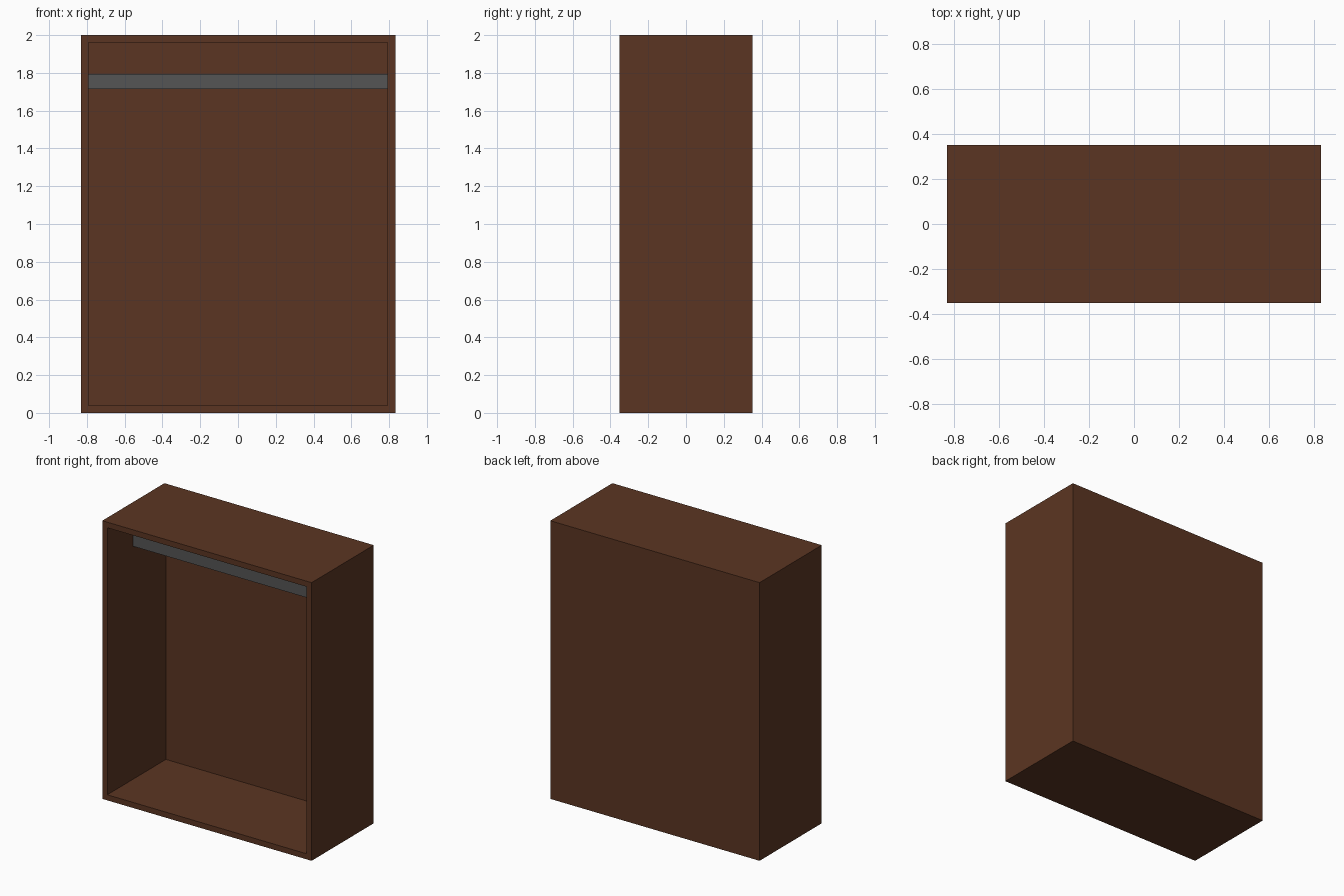
import bpy
import bmesh
from mathutils import Matrix, Vector

cube = bpy.data.objects.get("Cube")
if cube:
    bpy.data.objects.remove(cube, do_unlink=True)

W, D, H, T = 1.665, 0.706, 2.0, 0.04   # outer size and board thickness
ROD, ROD_Z = 0.08, 1.755               # rail section and height


def material(name, rgb):
    m = bpy.data.materials.new(name)
    m.use_nodes = True
    color = (*rgb, 1.0)
    m.diffuse_color = color
    m.node_tree.nodes["Principled BSDF"].inputs["Base Color"].default_value = color
    return m


def box(bm, size, centre):
    bmesh.ops.create_cube(bm, size=1.0, matrix=Matrix.Translation(centre) @ Matrix.Diagonal((*size, 1.0)))


def finish(bm, name, mat):
    bmesh.ops.recalc_face_normals(bm, faces=bm.faces)
    mesh = bpy.data.meshes.new(name)
    bm.to_mesh(mesh)
    bm.free()
    mesh.materials.append(mat)
    ob = bpy.data.objects.new(name, mesh)
    bpy.context.collection.objects.link(ob)
    return ob


wood = material("dark brown wood", (0.105, 0.036, 0.016))
metal = material("grey metal", (0.09, 0.09, 0.09))

# Cabinet: solid box whose front is inset by the board thickness and pushed in to the back board
bm = bmesh.new()
box(bm, (W, D, H), (0, 0, H / 2))
bm.normal_update()
front = min(bm.faces, key=lambda f: f.calc_center_median().y)
bmesh.ops.inset_region(bm, faces=[front], thickness=T, use_even_offset=True)
pushed = bmesh.ops.extrude_discrete_faces(bm, faces=[front])["faces"]
bmesh.ops.translate(bm, verts=pushed[0].verts, vec=Vector((0, D - T, 0)))
finish(bm, "cabinet", wood)

# Hanging rail: square bar across the middle of the interior
bm = bmesh.new()
box(bm, (W - 2 * T, ROD, ROD), (0, -T / 2, ROD_Z))
finish(bm, "hanging_rail", metal)
